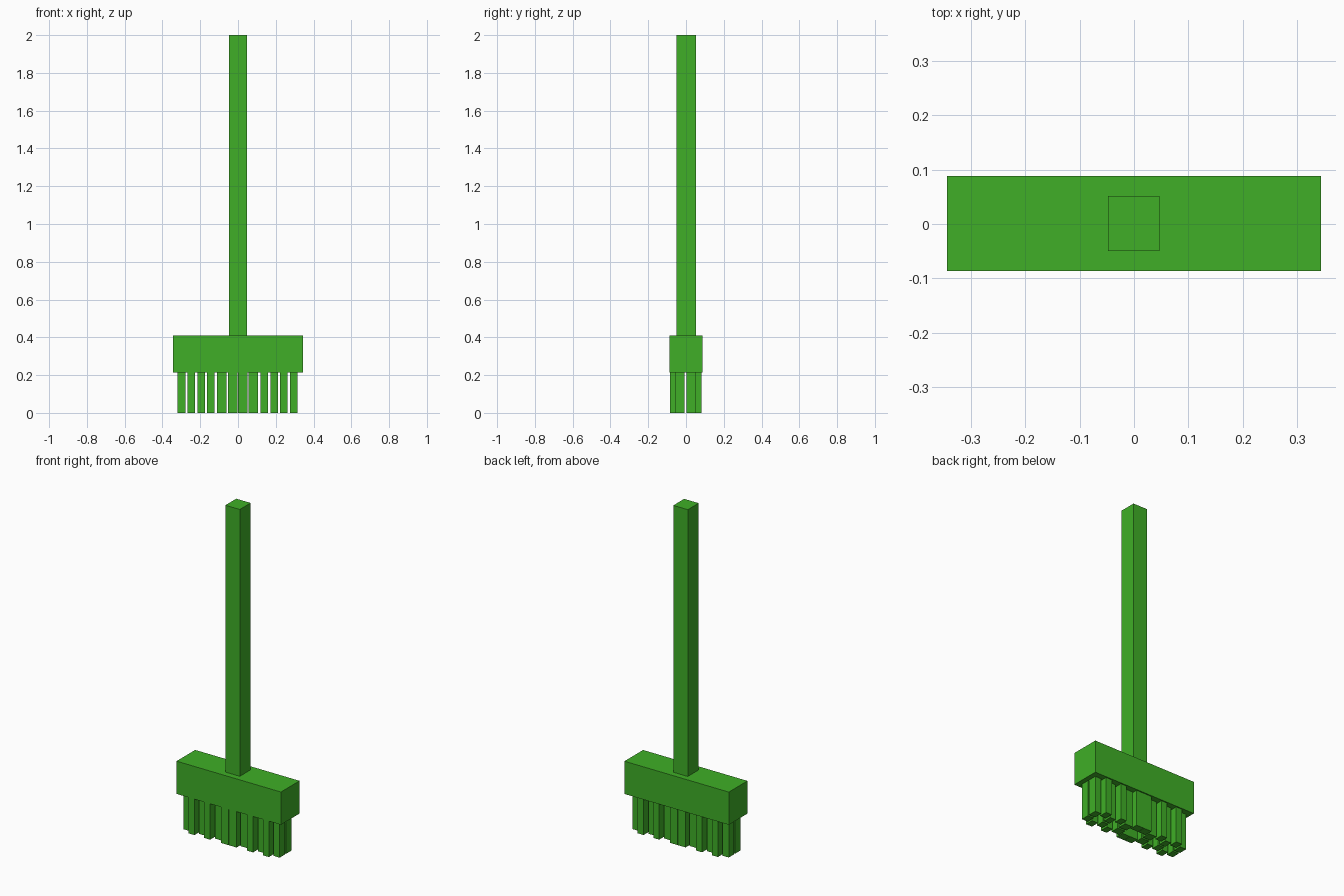
import bpy
import bmesh
from mathutils import Matrix, Vector

if "Cube" in bpy.data.objects:
    bpy.data.objects.remove(bpy.data.objects["Cube"])

green = bpy.data.materials.new("green")
green.diffuse_color = (0.05, 0.43, 0.02, 1)
green.use_nodes = True
green.node_tree.nodes["Principled BSDF"].inputs["Base Color"].default_value = green.diffuse_color


def boxes(name, extents):
    """One object made of boxes, each given as (x0, x1, y0, y1, z0, z1)."""
    bm = bmesh.new()
    for x0, x1, y0, y1, z0, z1 in extents:
        centre = Vector((x0 + x1, y0 + y1, z0 + z1)) / 2
        size = Matrix.Diagonal((x1 - x0, y1 - y0, z1 - z0, 1))
        bmesh.ops.create_cube(bm, size=1, matrix=Matrix.Translation(centre) @ size)
    mesh = bpy.data.meshes.new(name)
    bm.to_mesh(mesh)
    bm.free()
    mesh.materials.append(green)
    obj = bpy.data.objects.new(name, mesh)
    bpy.context.collection.objects.link(obj)
    return obj


# Handle and head block
boxes("handle", [(-0.048, 0.047, -0.05, 0.052, 0.41, 2.0)])
boxes("head", [(-0.344, 0.344, -0.087, 0.088, 0.215, 0.41)])

# Bristles: six columns each side of the middle, alternately set outwards
# and inwards, with a front and a back bristle in every column
columns = [(0.001, 0.052), (0.058, 0.109), (0.122, 0.161),
           (0.174, 0.213), (0.225, 0.265), (0.276, 0.317)]
bristles = []
for side in (-1, 1):
    for i, (near, far) in enumerate(columns):
        x0, x1 = sorted((side * near - 0.002, side * far - 0.002))
        rows = ((-0.085, -0.035), (0.031, 0.081)) if i % 2 == 0 else ((-0.058, -0.008), (0.002, 0.053))
        for y0, y1 in rows:
            bristles.append((x0, x1, y0, y1, 0.0, 0.215))
boxes("bristles", bristles)
